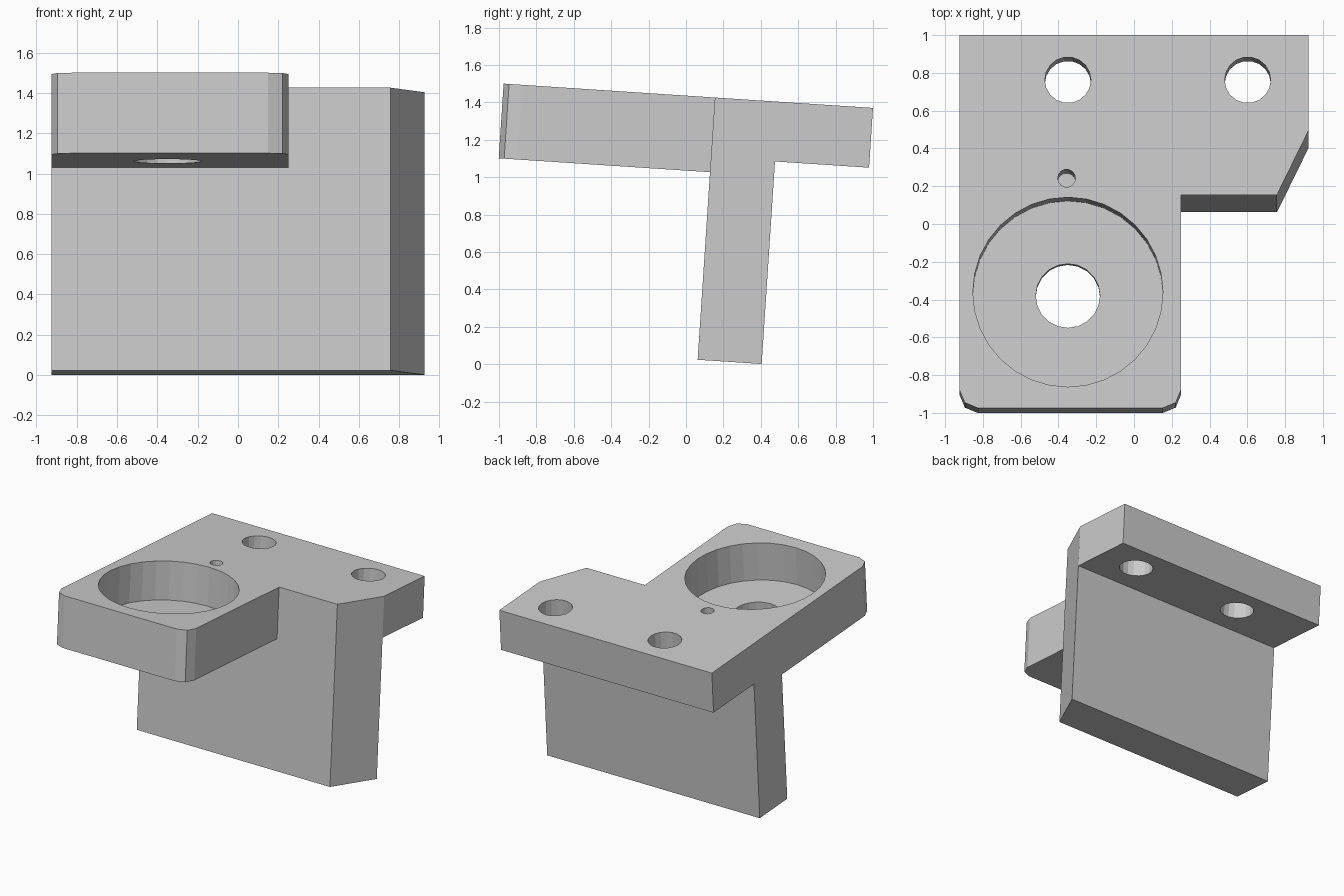
import bpy, bmesh, math

if "Cube" in bpy.data.objects:
    bpy.data.objects.remove(bpy.data.objects["Cube"], do_unlink=True)

grey = bpy.data.materials.new("plain_grey")
grey.use_nodes = True
grey.diffuse_color = (0.6, 0.6, 0.6, 1)
grey.node_tree.nodes["Principled BSDF"].inputs["Base Color"].default_value = (0.6, 0.6, 0.6, 1)

LEFT, RIGHT, PAD_RIGHT = -0.925, 0.925, 0.25
STEM_FRONT, STEM_BACK, BACK = 1.132, 1.475, 1.979
AXIS_X = -0.35


def prism(name, outline, low, high):
    """Upright solid from a counter-clockwise outline."""
    bm = bmesh.new()
    face = bm.faces.new([bm.verts.new((x, y, low)) for x, y in outline])
    top = bmesh.ops.extrude_face_region(bm, geom=[face])["geom"]
    for v in top:
        if isinstance(v, bmesh.types.BMVert):
            v.co.z = high
    bmesh.ops.recalc_face_normals(bm, faces=bm.faces)
    mesh = bpy.data.meshes.new(name)
    bm.to_mesh(mesh)
    bm.free()
    mesh.materials.append(grey)
    obj = bpy.data.objects.new(name, mesh)
    bpy.context.collection.objects.link(obj)
    return obj


def arc(x, y, radius, start, end, steps):
    angles = [math.radians(start + (end - start) * i / steps) for i in range(steps + 1)]
    return [(x + radius * math.cos(a), y + radius * math.sin(a)) for a in angles]


def combine(target, tool, operation):
    mod = target.modifiers.new("combine", 'BOOLEAN')
    mod.operation, mod.solver, mod.object = operation, 'EXACT', tool
    bpy.context.view_layer.objects.active = target
    bpy.ops.object.modifier_apply(modifier=mod.name)
    bpy.data.objects.remove(tool, do_unlink=True)


def drill(target, x, y, radius, depth, sides):
    circle = arc(x, y, radius, 0, 360, sides)[:-1]
    combine(target, prism("hole_cutter", circle, -depth, 0.1), 'DIFFERENCE')


# Upright web with its angled right-hand edge
bracket = prism("bracket", [(LEFT, STEM_FRONT), (0.757, STEM_FRONT),
                            (RIGHT, STEM_BACK), (LEFT, STEM_BACK)], -1.405, 0)

# Front pad with rounded corners
r = 0.1
pad = (arc(LEFT + r, r, r, 180, 270, 2) + arc(PAD_RIGHT - r, r, r, 270, 360, 2)
       + [(PAD_RIGHT, STEM_FRONT), (LEFT, STEM_FRONT)])
combine(bracket, prism("front_pad", pad, -0.4, 0), 'UNION')

# Rear flange
flange = [(LEFT, STEM_BACK), (RIGHT, STEM_BACK), (RIGHT, BACK), (LEFT, BACK)]
combine(bracket, prism("rear_flange", flange, -0.32, 0), 'UNION')

# Round pocket with through hole, locating hole and two bolt holes
drill(bracket, AXIS_X, 0.616, 0.503, 0.3, 32)
drill(bracket, AXIS_X, 0.616, 0.17, 0.6, 20)
drill(bracket, -0.357, 1.22, 0.047, 0.3, 14)
for x in (AXIS_X, 0.602):
    drill(bracket, x, 1.741, 0.122, 0.6, 18)

# Merge flush faces
bm = bmesh.new()
bm.from_mesh(bracket.data)
bmesh.ops.remove_doubles(bm, verts=bm.verts, dist=0.0002)
bmesh.ops.dissolve_limit(bm, angle_limit=0.01, verts=bm.verts, edges=bm.edges)
bm.to_mesh(bracket.data)
bm.free()

# Tilt the whole bracket slightly towards the back
bracket.location = (0, -0.975, 1.5)
bracket.rotation_euler = (-math.atan(0.0658), 0, 0)
